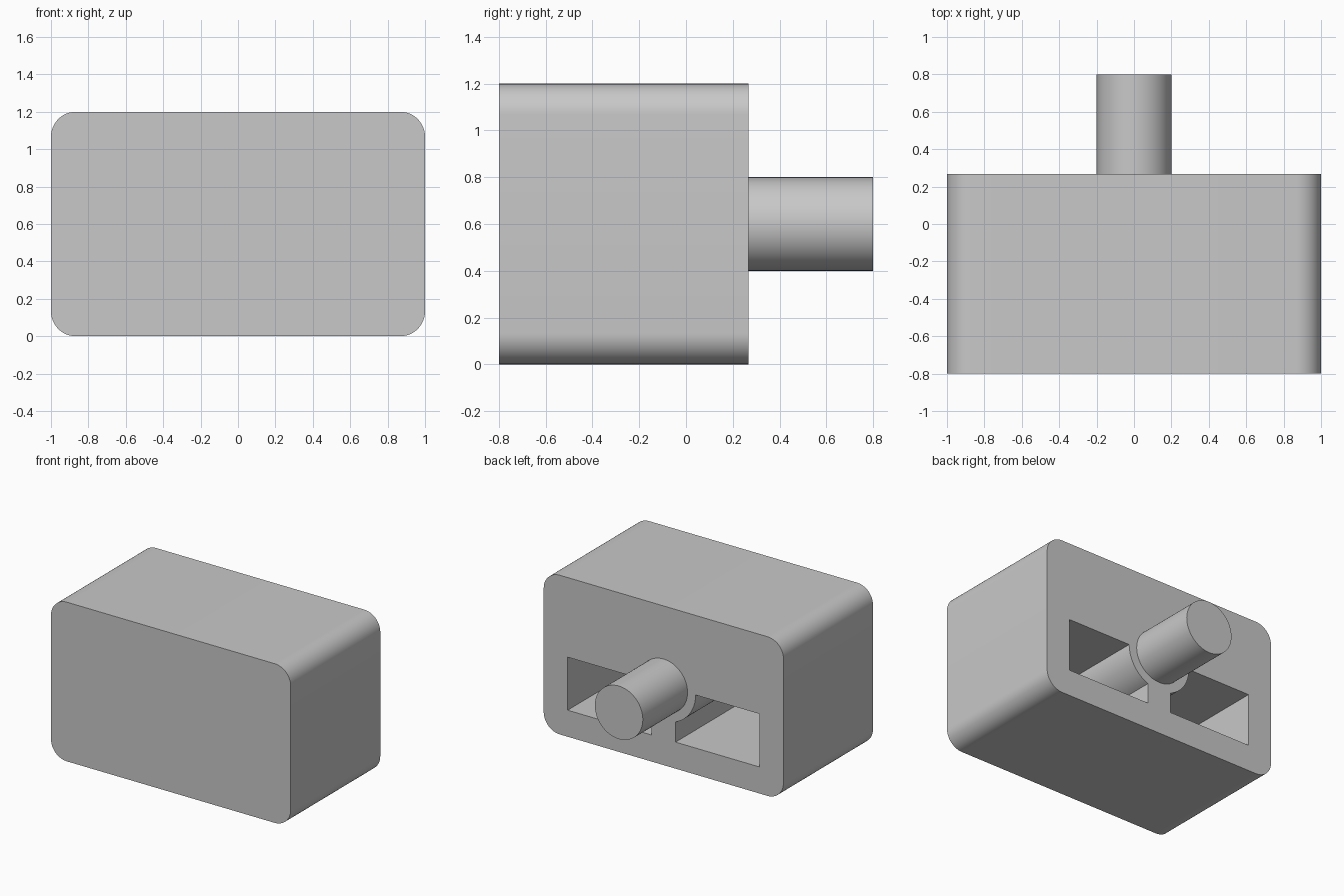
import bpy, bmesh
from math import sin, cos, pi, acos, asin

cube = bpy.data.objects.get("Cube")
if cube:
    bpy.data.objects.remove(cube, do_unlink=True)

FRONT, BACK, TIP = -0.8, 0.267, 0.8
AXIS_Z = 0.6

grey = bpy.data.materials.new("light grey")
grey.use_nodes = True
colour = (0.58, 0.58, 0.58, 1)
grey.diffuse_color = colour
grey.node_tree.nodes["Principled BSDF"].inputs["Base Color"].default_value = colour


def arc(cx, cz, r, start, end, steps):
    """Points along a circular arc in the xz plane."""
    angles = [start + (end - start) * i / steps for i in range(steps + 1)]
    return [(cx + r * cos(a), cz + r * sin(a)) for a in angles]


def prism(name, outline, y0, y1):
    """Extrude an xz outline from y0 to y1."""
    bm = bmesh.new()
    face = bm.faces.new([bm.verts.new((x, y0, z)) for x, z in outline])
    grown = bmesh.ops.extrude_face_region(bm, geom=[face])["geom"]
    verts = [v for v in grown if isinstance(v, bmesh.types.BMVert)]
    bmesh.ops.translate(bm, verts=verts, vec=(0, y1 - y0, 0))
    bmesh.ops.recalc_face_normals(bm, faces=bm.faces)
    mesh = bpy.data.meshes.new(name)
    bm.to_mesh(mesh)
    bm.free()
    mesh.materials.append(grey)
    obj = bpy.data.objects.new(name, mesh)
    bpy.context.collection.objects.link(obj)
    return obj


def select_only(obj):
    bpy.ops.object.select_all(action="DESELECT")
    obj.select_set(True)
    bpy.context.view_layer.objects.active = obj


# Rounded block
R = 0.133
corners = [(1 - R, 1.2 - R), (R - 1, 1.2 - R), (R - 1, R), (1 - R, R)]
outline = []
for i, (cx, cz) in enumerate(corners):
    outline += arc(cx, cz, R, i * pi / 2, (i + 1) * pi / 2, 12)
body = prism("body", outline, FRONT, BACK)

# Two deep pockets in the back, leaving a web and a round collar below the shaft
COLLAR, WEB = 0.267, 0.1
pocket = [(WEB, 0.2), (0.8, 0.2), (0.8, AXIS_Z)]
pocket += arc(0, AXIS_Z, COLLAR, 0, -acos(WEB / COLLAR), 20)
for side in (1, -1):
    cutter = prism("pocket_cutter", [(side * x, z) for x, z in pocket],
                   FRONT + R, BACK + 0.1)
    cutter.hide_render = True
    cut = body.modifiers.new("pocket", "BOOLEAN")
    cut.operation = "DIFFERENCE"
    cut.solver = "EXACT"
    cut.object = cutter
    select_only(body)
    bpy.ops.object.modifier_apply(modifier=cut.name)
    bpy.data.objects.remove(cutter, do_unlink=True)

# Round shaft standing out of the back
shaft = prism("shaft", arc(0, AXIS_Z, 0.2, 0, 2 * pi, 64)[:-1], BACK - 0.05, TIP)

for obj in (body, shaft):
    select_only(obj)
    bpy.ops.object.shade_smooth_by_angle(angle=pi / 6)
